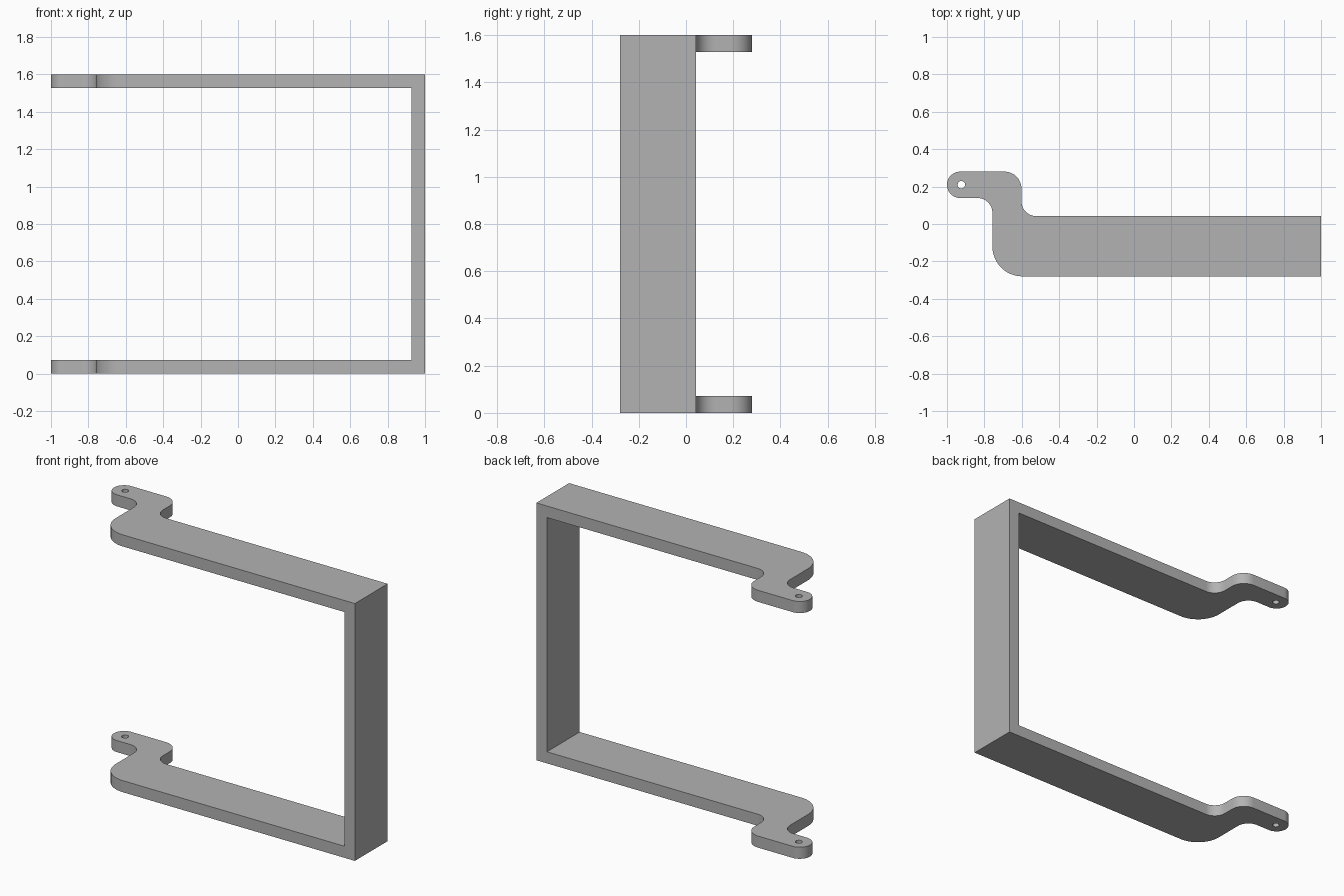
import bpy, bmesh, math
from mathutils import Vector

cube = bpy.data.objects.get("Cube")
if cube:
    bpy.data.objects.remove(cube, do_unlink=True)

HEIGHT, THICK, WALL = 1.6, 0.072, 0.073

grey = bpy.data.materials.new("plain_grey")
grey.use_nodes = True
colour = (0.45, 0.45, 0.45, 1)
grey.diffuse_color = colour
grey.node_tree.nodes["Principled BSDF"].inputs["Base Color"].default_value = colour


def rounded(corners, steps=12):
    """Outline through (x, y, radius) corners, each replaced by an arc."""
    points = []
    for i, (x, y, r) in enumerate(corners):
        p = Vector((x, y))
        if r == 0:
            points.append(p)
            continue
        a = (Vector(corners[i - 1][:2]) - p).normalized()
        b = (Vector(corners[(i + 1) % len(corners)][:2]) - p).normalized()
        for k in range(steps + 1):
            t = k / steps * math.pi / 2
            points.append(p + a * r * (1 - math.sin(t)) + b * r * (1 - math.cos(t)))
    return points


def prism(name, points, z0, z1):
    """Solid made by extruding a flat outline upwards."""
    bm = bmesh.new()
    face = bm.faces.new([bm.verts.new((p[0], p[1], z0)) for p in points])
    up = bmesh.ops.extrude_face_region(bm, geom=[face], use_keep_orig=True)["geom"]
    bmesh.ops.translate(bm, vec=(0, 0, z1 - z0),
                        verts=[v for v in up if isinstance(v, bmesh.types.BMVert)])
    bmesh.ops.recalc_face_normals(bm, faces=bm.faces)
    mesh = bpy.data.meshes.new(name)
    bm.to_mesh(mesh)
    bm.free()
    mesh.materials.append(grey)
    obj = bpy.data.objects.new(name, mesh)
    bpy.context.collection.objects.link(obj)
    return obj


# Full-height bracket: offset tab, S-shaped neck and long arm
bracket = prism("bracket", rounded([
    (-1, 0.28, 0.0705), (-1, 0.139, 0.0705), (-0.757, 0.139, 0.08),
    (-0.757, -0.28, 0.16), (1, -0.28, 0), (1, 0.042, 0),
    (-0.602, 0.042, 0.08), (-0.602, 0.28, 0.09)]), 0, HEIGHT)

# Opening between the two arms, leaving the upright wall
inner = 1 - WALL
opening = prism("opening_cutter", [(-1.2, -0.5), (inner, -0.5), (inner, 0.5), (-1.2, 0.5)],
                THICK, HEIGHT - THICK)

# Pin hole through both tabs
turns = [k / 24 * math.tau for k in range(24)]
hole = prism("pin_hole_cutter",
             [(-0.923 + 0.02 * math.cos(t), 0.21 + 0.02 * math.sin(t)) for t in turns],
             -0.1, HEIGHT + 0.1)

bpy.context.view_layer.objects.active = bracket
for cutter in (opening, hole):
    cutter.hide_render = True
    cut = bracket.modifiers.new("cut", "BOOLEAN")
    cut.operation, cut.solver, cut.object = "DIFFERENCE", "EXACT", cutter
    bpy.ops.object.modifier_apply(modifier=cut.name)
    bpy.data.objects.remove(cutter, do_unlink=True)

# Smooth the rounded walls, keep the edges crisp
bpy.ops.object.select_all(action="DESELECT")
bracket.select_set(True)
bpy.ops.object.shade_smooth_by_angle(angle=math.radians(30))
